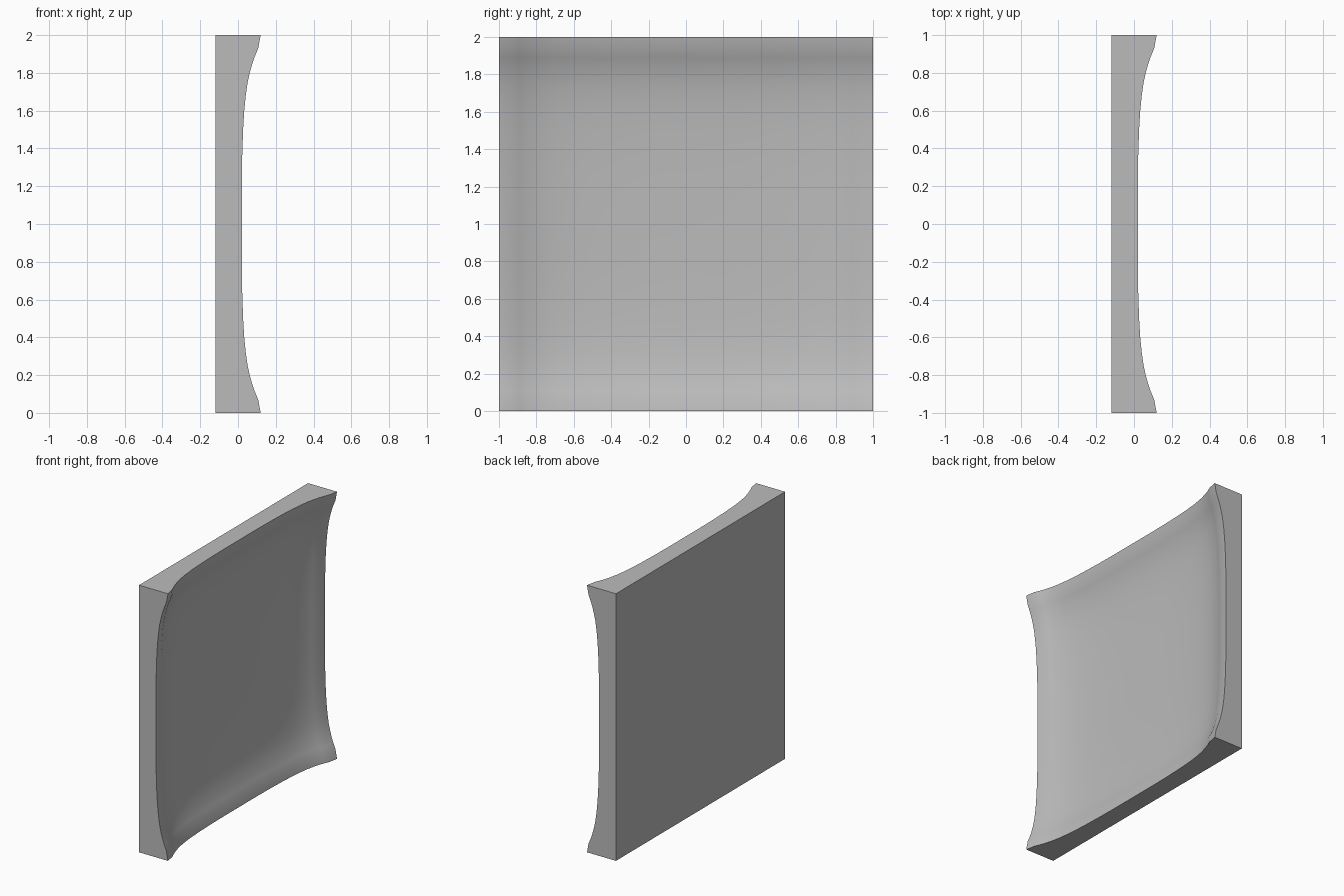
import bpy, bmesh, math

cube = bpy.data.objects.get("Cube")
if cube:
    bpy.data.objects.remove(cube, do_unlink=True)

mat = bpy.data.materials.new("plain grey")
mat.use_nodes = True
grey = (0.5, 0.5, 0.5, 1)
mat.diffuse_color = grey
mat.node_tree.nodes["Principled BSDF"].inputs["Base Color"].default_value = grey

# Flare of the rim: (distance from edge, height above the flat middle)
FLARE = [(0, 0.1), (0.07, 0.087), (0.11, 0.07), (0.15, 0.056), (0.2, 0.042), (0.25, 0.031),
         (0.32, 0.021), (0.4, 0.013), (0.5, 0.007), (0.65, 0.002), (0.8, 0), (1, 0)]
STEPS = sorted({s * (1 - d) for d, h in FLARE for s in (-1, 1)})
RISE = {round(1 - d, 4): h for d, h in FLARE}
BACK, MIDDLE = -0.12, -0.08


def rise(t):
    return RISE[round(abs(t), 4)]


# Dished front surface, flaring toward all four edges
bm = bmesh.new()
grid = [[bm.verts.new((MIDDLE + rise(y) + rise(z), y, z + 1)) for z in STEPS] for y in STEPS]
last = len(STEPS) - 1
for i in range(last):
    for j in range(last):
        bm.faces.new((grid[i][j], grid[i + 1][j], grid[i + 1][j + 1], grid[i][j + 1]))

# Flat sides and back
rim = [e for e in bm.edges if e.is_boundary]
walls = bmesh.ops.extrude_edge_only(bm, edges=rim)["geom"]
for v in walls:
    if isinstance(v, bmesh.types.BMVert):
        v.co.x = BACK
back_edges = [e for e in bm.edges if e.is_boundary]
bmesh.ops.contextual_create(bm, geom=back_edges)
bmesh.ops.recalc_face_normals(bm, faces=bm.faces)

mesh = bpy.data.meshes.new("dished_panel")
bm.to_mesh(mesh)
bm.free()
mesh.materials.append(mat)
panel = bpy.data.objects.new("dished_panel", mesh)
bpy.context.collection.objects.link(panel)

bpy.ops.object.select_all(action="DESELECT")
panel.select_set(True)
bpy.context.view_layer.objects.active = panel
bpy.ops.object.shade_smooth_by_angle(angle=math.radians(35))
